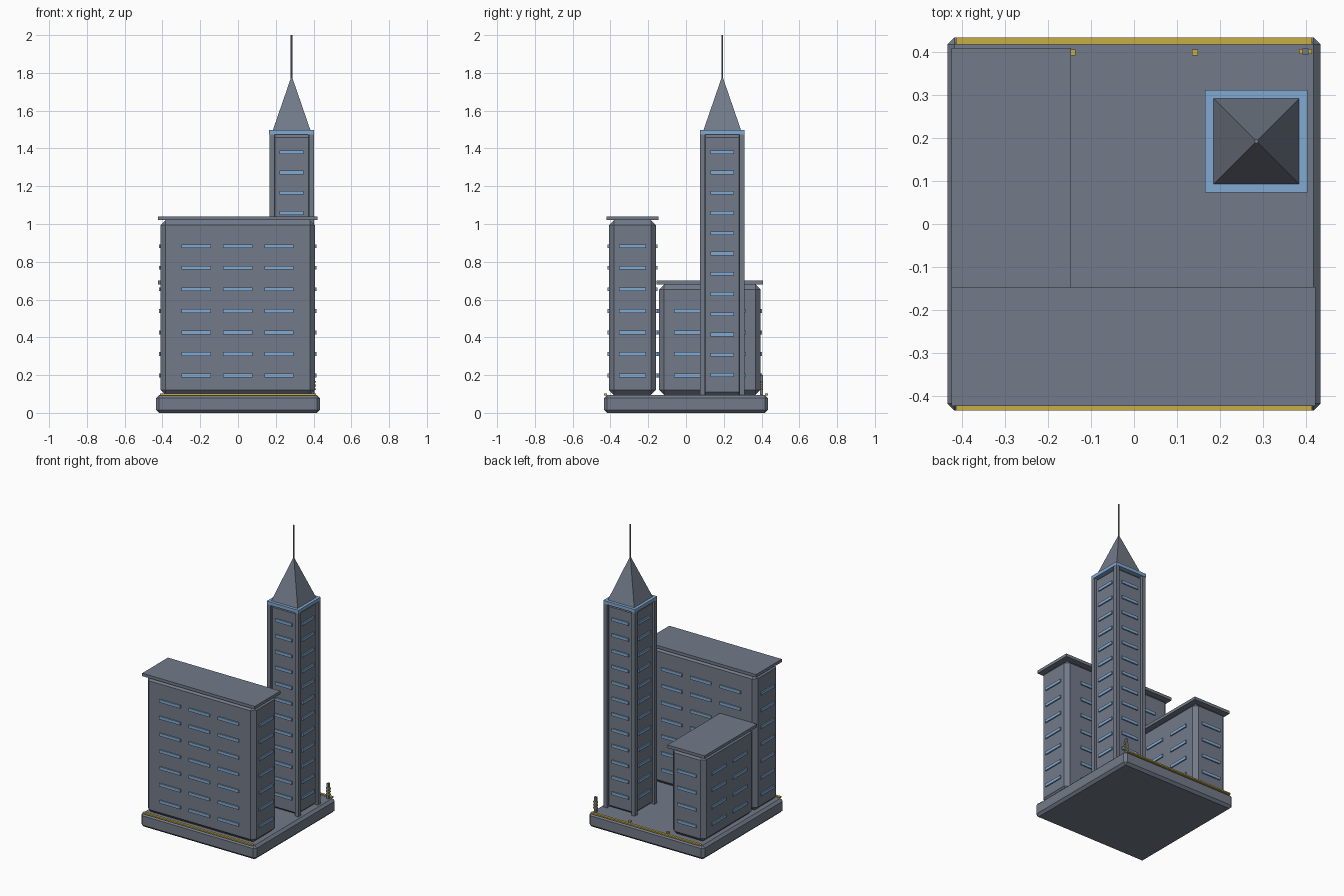
import bpy
import math

old = bpy.data.objects.get("Cube")
if old:
    bpy.data.objects.remove(old, do_unlink=True)


def material(name, rgb):
    m = bpy.data.materials.new(name)
    m.use_nodes = True
    m.diffuse_color = (*rgb, 1)
    m.node_tree.nodes["Principled BSDF"].inputs["Base Color"].default_value = (*rgb, 1)
    return m


GREY = material("slate grey", (0.17, 0.196, 0.25))
BLUE = material("window blue", (0.22, 0.40, 0.64))
YELLOW = material("street yellow", (0.58, 0.42, 0.06))
GROUND = 0.095


def box(name, x, y, z, mat, bevel=0):
    """Box from (min, max) ranges, with an optional chamfer."""
    ranges = (x, y, z)
    bpy.ops.mesh.primitive_cube_add(size=1, location=[(a + b) / 2 for a, b in ranges])
    ob = bpy.context.object
    ob.name = name
    ob.scale = [b - a for a, b in ranges]
    bpy.ops.object.transform_apply(location=False, rotation=False, scale=True)
    ob.data.materials.append(mat)
    if bevel:
        mod = ob.modifiers.new("chamfer", "BEVEL")
        mod.width = bevel
        mod.segments = 1
    return ob


def around(c, half):
    return (c - half, c + half)


def windows(name, x, y, rows, x_cols, y_cols, x_half, y_half):
    """Thin window plates standing proud of all four walls."""
    out, sink, tall = 0.008, 0.002, 0.01
    for z in rows:
        zr = around(z, tall)
        for c in x_cols:
            box(name + "_front_window", around(c, x_half), (y[0] - out, y[0] + sink), zr, BLUE)
            box(name + "_back_window", around(c, x_half), (y[1] - sink, y[1] + out), zr, BLUE)
        for c in y_cols:
            box(name + "_left_window", (x[1] - sink, x[1] + out), around(c, y_half), zr, BLUE)
            box(name + "_right_window", (x[0] - out, x[0] + sink), around(c, y_half), zr, BLUE)


def block(name, x, y, top, floors, x_cols, y_cols, x_half, y_half):
    """Chamfered block with an overhanging roof slab and window rows."""
    box(name + "_walls", x, y, (GROUND, top), GREY, 0.026)
    box(name + "_roof", (x[0] - 0.014, x[1] + 0.014), (y[0] - 0.014, y[1] + 0.014),
        (top, top + 0.02), GREY)
    rows = [0.198 + 0.114 * i for i in range(floors)]
    windows(name, x, y, rows, x_cols, y_cols, x_half, y_half)


# Ground slab and yellow kerbs
box("ground_slab", around(0, 0.433), around(0, 0.433), (0, GROUND), GREY, 0.016)
for side, label in ((-1, "front"), (1, "back")):
    box(label + "_kerb", around(0, 0.413), around(side * 0.425, 0.008),
        (GROUND - 0.002, GROUND + 0.007), YELLOW)

# Two slab blocks
block("front_block", (-0.41, 0.407), (-0.408, -0.16), 1.02, 7,
      (-0.222, -0.002, 0.217), (-0.284,), 0.078, 0.071)
block("side_block", (-0.41, -0.16), (-0.142, 0.394), 0.68, 4,
      (-0.285,), (0.013, 0.238), 0.071, 0.076)

# Tower shaft, corner pillars and windows
TX, TY = 0.284, 0.192
shaft_x, shaft_y = around(TX, 0.104), around(TY, 0.104)
box("tower_shaft", shaft_x, shaft_y, (GROUND, 1.475), GREY, 0.016)
for sx in (-1, 1):
    for sy in (-1, 1):
        box("tower_pillar", around(TX + sx * 0.105, 0.013), around(TY + sy * 0.105, 0.013),
            (GROUND, 1.475), GREY)
windows("tower", shaft_x, shaft_y, [0.2 + 0.1073 * i for i in range(12)],
        (TX,), (TY,), 0.063, 0.063)

# Tower crown: cornice, pyramid roof and mast
box("tower_cornice", around(TX, 0.119), around(TY, 0.119), (1.475, 1.498), BLUE)
bpy.ops.mesh.primitive_cone_add(vertices=4, radius1=0.099 * math.sqrt(2), radius2=0, depth=0.287,
                                location=(TX, TY, 1.6415), rotation=(0, 0, math.pi / 4))
bpy.context.object.name = "pyramid_roof"
bpy.context.object.data.materials.append(GREY)
bpy.ops.mesh.primitive_cylinder_add(vertices=8, radius=0.005, depth=0.23, location=(TX, TY, 1.885))
bpy.context.object.name = "mast"
bpy.context.object.data.materials.append(GREY)

# Small bollards and a banded corner post along the back edge
for x in (-0.143, 0.142):
    box("bollard", around(x, 0.007), around(0.398, 0.007), (GROUND, 0.108), YELLOW)
box("corner_post", around(0.398, 0.007), around(0.4, 0.007), (GROUND, 0.2), GREY)
for z in (0.125, 0.145, 0.165):
    box("corner_post_arm", around(0.398, 0.015), around(0.4, 0.006), around(z, 0.005), YELLOW)
